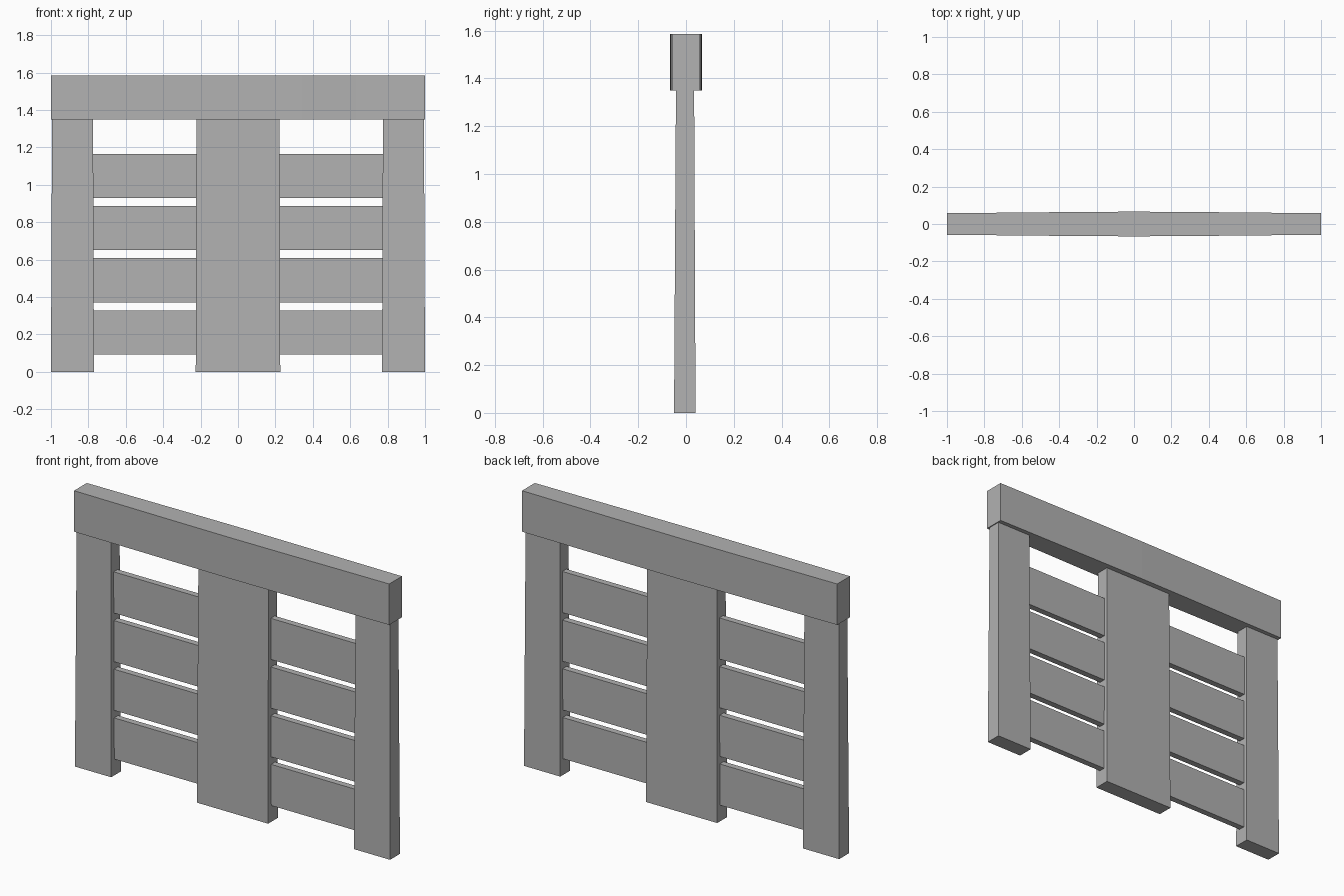
import bpy
import bmesh

cube = bpy.data.objects.get("Cube")
if cube:
    bpy.data.objects.remove(cube, do_unlink=True)

grey = bpy.data.materials.new("plain_grey")
grey.use_nodes = True
grey.diffuse_color = (0.445, 0.445, 0.445, 1)
grey.node_tree.nodes["Principled BSDF"].inputs["Base Color"].default_value = grey.diffuse_color


def loft(name, sections, axis):
    """Join rectangles (position, min a, max a, min b, max b) along x or z."""
    bm = bmesh.new()
    rings = []
    for t, a0, a1, b0, b1 in sections:
        corners = [(a0, b0), (a1, b0), (a1, b1), (a0, b1)]
        rings.append([bm.verts.new((a, b, t) if axis == "z" else (t, a, b))
                      for a, b in corners])
    for low, high in zip(rings, rings[1:]):
        for i in range(4):
            j = (i + 1) % 4
            bm.faces.new((low[i], low[j], high[j], high[i]))
    bm.faces.new(rings[0][::-1])
    bm.faces.new(rings[-1])
    bmesh.ops.recalc_face_normals(bm, faces=bm.faces)
    mesh = bpy.data.meshes.new(name)
    bm.to_mesh(mesh)
    bm.free()
    mesh.materials.append(grey)
    obj = bpy.data.objects.new(name, mesh)
    bpy.context.collection.objects.link(obj)
    return obj


# Slightly bowed top rail
rail_bow = [(-1, 0.058), (-0.63, 0.061), (-0.34, 0.064), (0, 0.066),
            (0.34, 0.064), (0.63, 0.061), (1, 0.058)]
loft("top_rail", [(x, -d, d, 1.35, 1.585) for x, d in rail_bow], "x")

# Central board, a little wider and thicker at the foot
loft("center_board", [(0, -0.226, 0.226, -0.05, 0.04),
                      (1.36, -0.222, 0.222, -0.042, 0.034)], "z")

for side, s in (("left", 1), ("right", -1)):
    # Tapered outer post
    loft(side + "_post", [(0, *sorted((0.77 * s, s)), -0.05, 0.04),
                          (1.36, *sorted((0.775 * s, 0.994 * s)), -0.042, 0.034)], "z")
    # Thin recessed slats between post and board
    for i in range(4):
        z = 0.093 + 0.279 * i
        ends = sorted((0.21 * s, 0.785 * s))
        loft(f"{side}_slat_{i + 1}",
             [(x, -0.021, 0.015, z, z + 0.236) for x in ends], "x")
